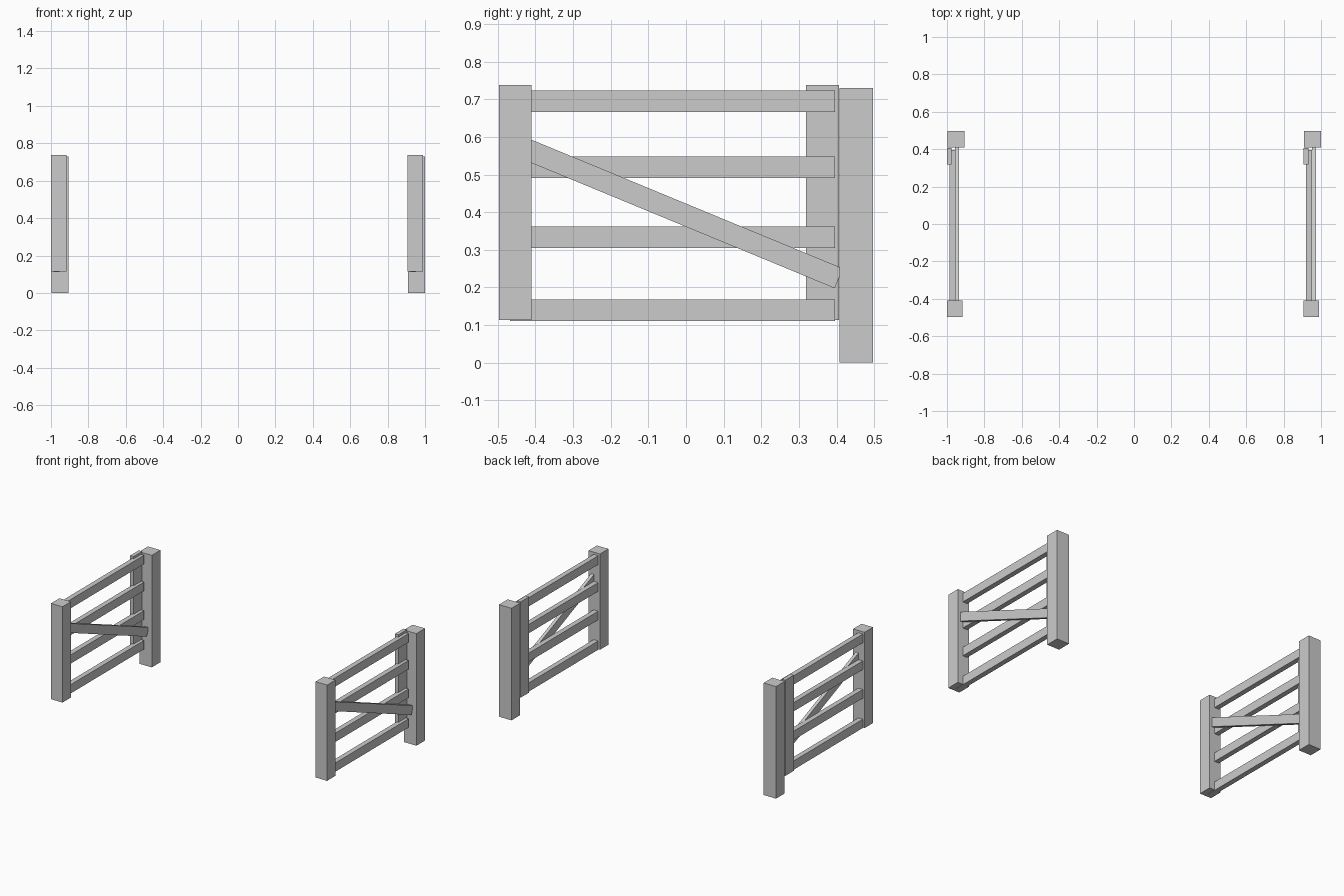
import bpy, math

if "Cube" in bpy.data.objects:
    bpy.data.objects.remove(bpy.data.objects["Cube"])


def box(name, x, y, z, tilt=0.0):
    """Box from (min, max) ranges, optionally tilted about its own x axis."""
    bpy.ops.mesh.primitive_cube_add(
        size=1, location=[(r[0] + r[1]) / 2 for r in (x, y, z)])
    ob = bpy.context.object
    ob.name = name
    ob.scale = [r[1] - r[0] for r in (x, y, z)]
    ob.rotation_euler.x = tilt
    return ob


def gate(side, dx):
    def span(a, b):
        return (a + dx, b + dx)

    # ground post that carries the gate
    box(side + "_ground_post", span(0.003, 0.093), (0.408, 0.497), (0, 0.73))
    # thick swinging-end post and thin stile behind the rails
    box(side + "_end_post", span(0.0, 0.083), (-0.497, -0.41), (0.114, 0.738))
    box(side + "_stile", span(0.0, 0.025), (0.319, 0.406), (0.114, 0.738))
    # horizontal rails
    for i, z in enumerate((0.111, 0.305, 0.491, 0.666)):
        box(f"{side}_rail_{i + 1}", span(0.013, 0.046), (-0.468, 0.396), (z, z + 0.057))
    # diagonal brace on the outer face of the rails
    (y0, z0), (y1, z1) = (-0.46, 0.582), (0.406, 0.224)
    half = math.hypot(y1 - y0, z1 - z0) / 2
    cy, cz = (y0 + y1) / 2, (z0 + z1) / 2
    box(side + "_brace", span(0.044, 0.065), (cy - half, cy + half),
        (cz - 0.0285, cz + 0.0285), math.atan2(z1 - z0, y1 - y0))


gate("left", -1.0)
gate("right", 0.907)
